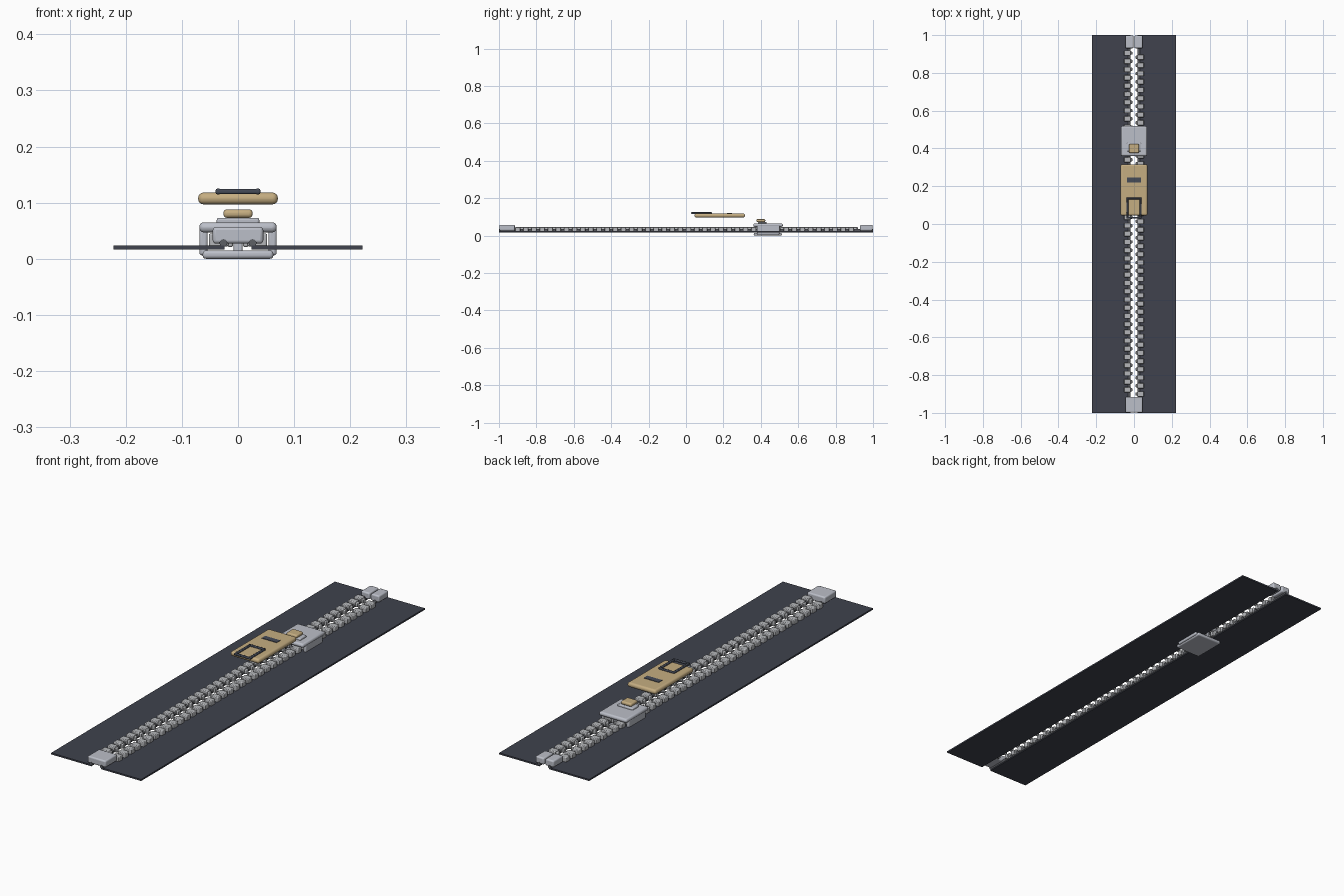
import bpy, bmesh, math

if "Cube" in bpy.data.objects:
    bpy.data.objects.remove(bpy.data.objects["Cube"])


def material(name, rgb):
    m = bpy.data.materials.new(name)
    m.use_nodes = True
    m.diffuse_color = (*rgb, 1)
    m.node_tree.nodes["Principled BSDF"].inputs["Base Color"].default_value = (*rgb, 1)
    return m


FABRIC = material("charcoal fabric", (0.05, 0.055, 0.075))
CORD = material("dark grey cord", (0.11, 0.115, 0.13))
STEEL = material("polished steel", (0.5, 0.52, 0.58))
TOOTH = material("brushed steel", (0.46, 0.47, 0.49))
GOLD = material("pale gold", (0.56, 0.42, 0.22))
SLATE = material("dark slate", (0.06, 0.07, 0.095))


def finish(name, bm, mat, bevel=0, segments=3):
    mesh = bpy.data.meshes.new(name)
    bmesh.ops.recalc_face_normals(bm, faces=bm.faces)
    bm.to_mesh(mesh)
    bm.free()
    mesh.materials.append(mat)
    ob = bpy.data.objects.new(name, mesh)
    bpy.context.collection.objects.link(ob)
    if bevel:
        mod = ob.modifiers.new("rounded edges", 'BEVEL')
        mod.width, mod.segments = bevel, segments
    bpy.ops.object.select_all(action='DESELECT')
    ob.select_set(True)
    bpy.context.view_layer.objects.active = ob
    bpy.ops.object.shade_smooth_by_angle(angle=math.radians(40))
    return ob


def add_box(bm, x, y, z):
    # x, y and z are (low, high) pairs
    verts = bmesh.ops.create_cube(bm, size=1)["verts"]
    for v in verts:
        for i, (lo, hi) in enumerate((x, y, z)):
            v.co[i] = lo + (v.co[i] + 0.5) * (hi - lo)


def box(name, x, y, z, mat, bevel=0, segments=3):
    bm = bmesh.new()
    add_box(bm, x, y, z)
    return finish(name, bm, mat, bevel, segments)


def side(s, lo, hi):
    return (lo, hi) if s > 0 else (-hi, -lo)


PITCH = 0.0435
for s, label in ((1, "left"), (-1, "right")):
    # fabric tape and its corded edge
    box(f"{label}_tape", side(s, 0.024, 0.222), (-1, 1), (0.017, 0.024), FABRIC)
    bm = bmesh.new()
    bmesh.ops.create_cone(bm, cap_ends=True, segments=12, radius1=0.007,
                          radius2=0.007, depth=2)
    for v in bm.verts:
        x, y, z = v.co
        v.co = (s * 0.026 + x, z, 0.028 + y)
    finish(f"{label}_cord", bm, CORD)

    # row of teeth, each a clamp and a narrower head, staggered by side
    bm = bmesh.new()
    y = -0.9 + (PITCH / 2 if s < 0 else 0)
    while y < 0.92:
        add_box(bm, side(s, 0.017, 0.052), (y - 0.014, y + 0.014), (0.022, 0.045))
        add_box(bm, side(s, 0.009, 0.019), (y - 0.009, y + 0.009), (0.021, 0.041))
        y += PITCH
    finish(f"{label}_teeth", bm, TOOTH, 0.003, 2)

    # separate stops at the back end
    box(f"{label}_top_stop", side(s, 0.003, 0.045), (0.93, 0.998),
        (0.027, 0.057), STEEL, 0.006)
    # slider side flange
    box(f"{label}_slider_flange", side(s, 0.054, 0.069), (0.38, 0.5),
        (0.006, 0.055), STEEL, 0.005)

# single stop at the front end
box("bottom_stop", (-0.045, 0.045), (-0.998, -0.915), (0.027, 0.057), STEEL, 0.006)

# slider body
box("slider_top_plate", (-0.069, 0.069), (0.36, 0.518), (0.047, 0.065), STEEL, 0.008)
box("slider_bottom_plate", (-0.063, 0.063), (0.362, 0.512), (0, 0.015), STEEL, 0.006)
box("slider_post", (-0.008, 0.008), (0.465, 0.5), (0.012, 0.05), STEEL, 0.003)
box("slider_bridge", (-0.038, 0.038), (0.385, 0.43), (0.06, 0.073), STEEL, 0.004)

# gold lug and pull tab
box("pull_lug", (-0.026, 0.026), (0.376, 0.424), (0.073, 0.088), GOLD, 0.006)
box("pull_tab", (-0.071, 0.071), (0.045, 0.316), (0.097, 0.118), GOLD, 0.0095, 4)
box("pull_slot", (-0.037, 0.037), (0.22, 0.245), (0.114, 0.12), SLATE)

# dark rectangular ring on the pull
bm = bmesh.new()
for s in (1, -1):
    add_box(bm, side(s, 0.03, 0.04), (0.028, 0.14), (0.115, 0.125))
for lo, hi in ((0.028, 0.038), (0.13, 0.14)):
    add_box(bm, (-0.0395, 0.0395), (lo, hi), (0.1152, 0.1248))
finish("pull_ring", bm, SLATE, 0.003, 2)
